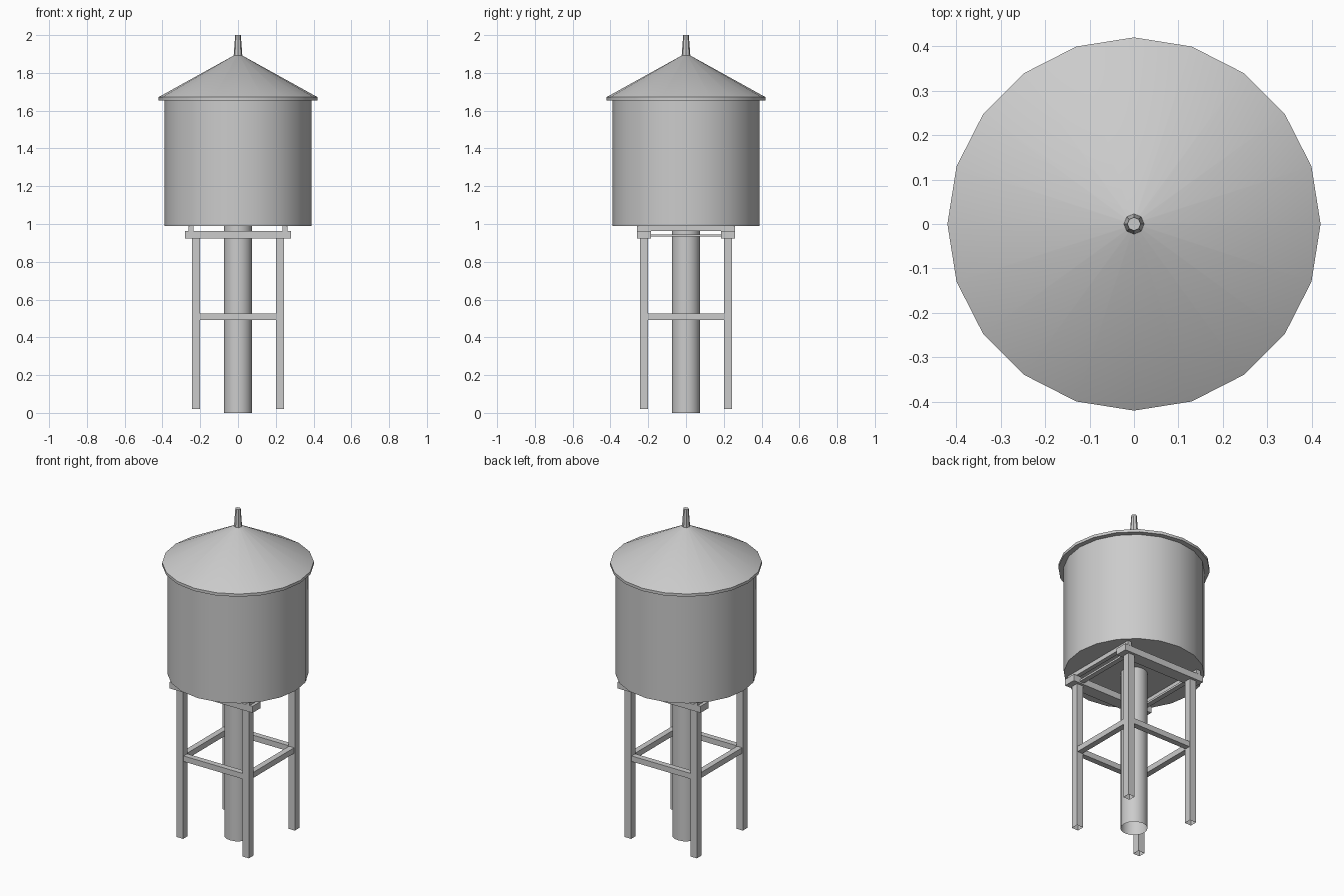
import bpy, bmesh, math

cube = bpy.data.objects.get("Cube")
if cube:
    bpy.data.objects.remove(cube, do_unlink=True)

GREY = (0.6, 0.6, 0.6, 1)
metal = bpy.data.materials.new("plain grey")
metal.use_nodes = True
metal.diffuse_color = GREY
metal.node_tree.nodes["Principled BSDF"].inputs["Base Color"].default_value = GREY


def finish(bm, name, smooth=False):
    bmesh.ops.recalc_face_normals(bm, faces=bm.faces)
    mesh = bpy.data.meshes.new(name)
    bm.to_mesh(mesh)
    bm.free()
    mesh.materials.append(metal)
    obj = bpy.data.objects.new(name, mesh)
    bpy.context.collection.objects.link(obj)
    if smooth:
        bpy.ops.object.select_all(action='DESELECT')
        obj.select_set(True)
        bpy.context.view_layer.objects.active = obj
        bpy.ops.object.shade_smooth_by_angle(angle=math.radians(30))
    return obj


def lathe(name, profile, sides, cap_bottom=True, cap_top=True):
    """Stack rings of (radius, z) and join them into a round part."""
    bm = bmesh.new()
    rings = []
    for r, z in profile:
        angles = [2 * math.pi * i / sides for i in range(sides)]
        rings.append([bm.verts.new((r * math.cos(a), r * math.sin(a), z)) for a in angles])
    for low, high in zip(rings, rings[1:]):
        for i in range(sides):
            j = (i + 1) % sides
            bm.faces.new((low[i], low[j], high[j], high[i]))
    if cap_bottom:
        bm.faces.new(rings[0])
    if cap_top:
        bm.faces.new(rings[-1])
    return finish(bm, name, True)


def beam(name, center, size, open_bottom=False):
    bm = bmesh.new()
    bmesh.ops.create_cube(bm, size=1)
    for v in bm.verts:
        v.co = [c + p * s for c, p, s in zip(center, v.co, size)]
    if open_bottom:
        bm.faces.ensure_lookup_table()
        bottom = min(bm.faces, key=lambda f: f.calc_center_median().z)
        bmesh.ops.delete(bm, geom=[bottom], context='FACES_ONLY')
    return finish(bm, name)


# Tank, conical roof with a thin rim, finial and central pipe
lathe("tank", [(0.39, 0.99), (0.39, 1.66)], 20)
lathe("roof", [(0.42, 1.655), (0.42, 1.672), (0.008, 1.9)], 20)
lathe("finial", [(0.023, 1.89), (0.015, 2.0)], 8)
lathe("central_pipe", [(0.075, 0.005), (0.075, 0.99)], 16, cap_bottom=False)
lathe("pipe_foot", [(0.075, 0), (0.075, 0.005)], 16, False, False)

# Four legs
LEG = 0.222
for sx, side in ((-1, "right"), (1, "left")):
    for sy, end in ((-1, "front"), (1, "back")):
        beam(f"{end}_{side}_leg", (sx * LEG, sy * LEG, 0.4725), (0.044, 0.044, 0.905), True)

# Braces and supporting beams on each side
for s, side, end in ((-1, "right", "front"), (1, "left", "back")):
    beam(f"{end}_brace", (0, s * LEG, 0.508), (0.4, 0.035, 0.034))
    beam(f"{side}_brace", (s * LEG, 0, 0.508), (0.035, 0.4, 0.034))
    beam(f"{end}_lower_beam", (0, s * LEG, 0.944), (0.56, 0.075, 0.04))
    beam(f"{side}_upper_beam", (s * 0.248, 0, 0.977), (0.026, 0.52, 0.026))
    beam(f"{side}_tie_bar", (s * LEG, 0, 0.939), (0.03, 0.38, 0.012))
